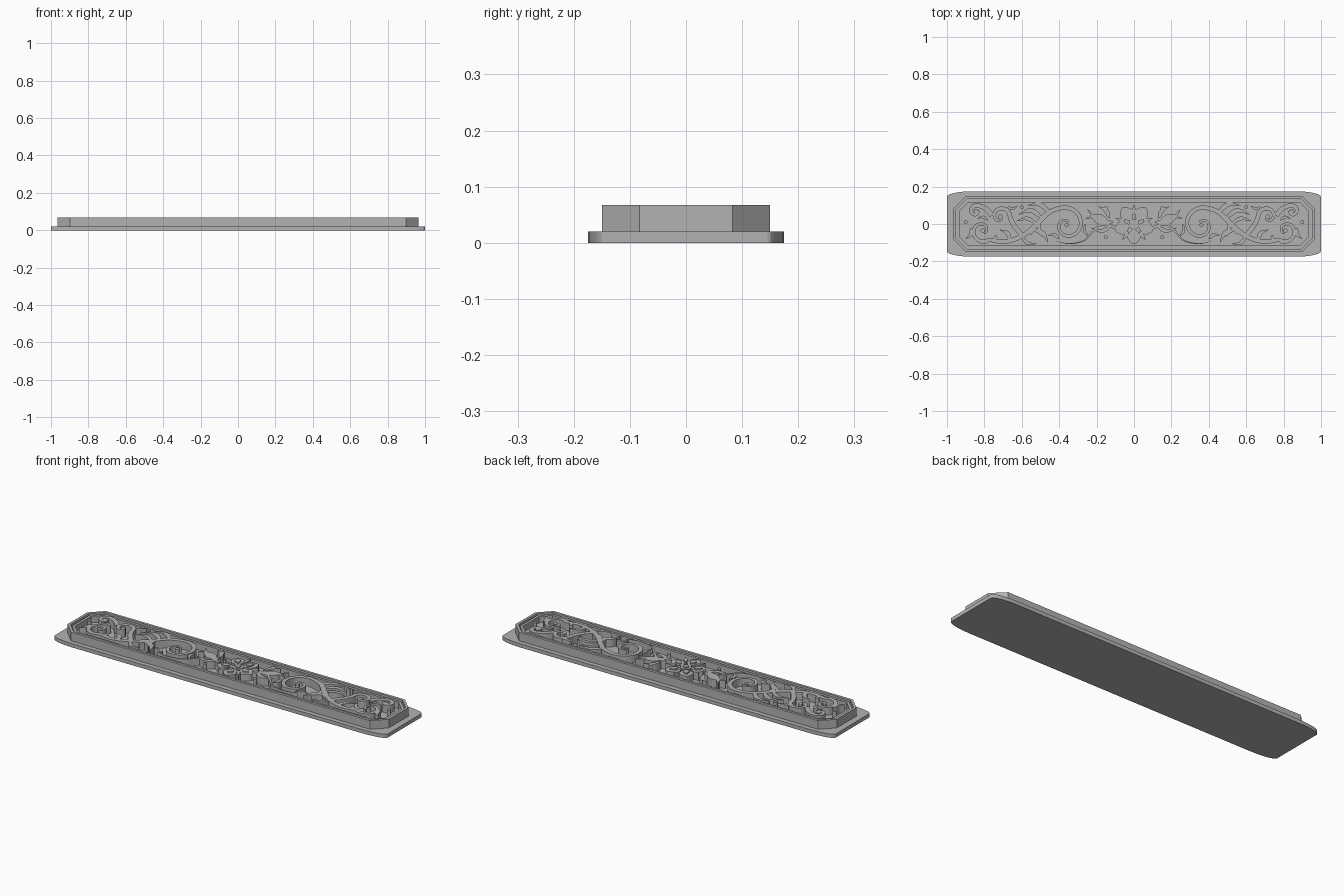
import bpy, bmesh
from math import sin, cos, pi, radians
from mathutils import Vector

old = bpy.data.objects.get("Cube")
if old:
    bpy.data.objects.remove(old)

GREY = (0.45, 0.45, 0.45, 1)
mat = bpy.data.materials.new("plain_grey")
mat.use_nodes = True
mat.diffuse_color = GREY
mat.node_tree.nodes["Principled BSDF"].inputs["Base Color"].default_value = GREY

BASE, FLOOR, TOP = 0.02, 0.025, 0.067


def finish(bm, name, mirror=False):
    bmesh.ops.recalc_face_normals(bm, faces=bm.faces)
    me = bpy.data.meshes.new(name)
    bm.to_mesh(me)
    bm.free()
    me.materials.append(mat)
    ob = bpy.data.objects.new(name, me)
    bpy.context.collection.objects.link(ob)
    if mirror:
        ob.modifiers.new("mirror", 'MIRROR').use_clip = False
    return ob


def extrude(bm, faces, height):
    out = bmesh.ops.extrude_face_region(bm, geom=faces)
    verts = [g for g in out["geom"] if isinstance(g, bmesh.types.BMVert)]
    bmesh.ops.translate(bm, verts=verts, vec=(0, 0, height))


def prism(name, pts, z0, z1):
    bm = bmesh.new()
    face = bm.faces.new([bm.verts.new((x, y, z0)) for x, y in pts])
    extrude(bm, [face], z1 - z0)
    return finish(bm, name)


def octagon(d):
    """Chamfered rectangle, inset by d on all sides."""
    x, y, c = 0.965 - d, 0.15 - d, 0.067 - 0.586 * d
    return [(x, c - c + y - c), (x - c, y), (c - x, y), (-x, y - c),
            (-x, c - y), (c - x, -y), (x - c, -y), (x, c - y)]


def ring(name, d0, d1, z0, z1):
    bm = bmesh.new()
    a, b = ([bm.verts.new((x, y, z0)) for x, y in octagon(d)] for d in (d0, d1))
    faces = [bm.faces.new((a[i - 1], a[i], b[i], b[i - 1])) for i in range(8)]
    extrude(bm, faces, z1 - z0)
    return finish(bm, name)


def smooth_path(pts, steps=6):
    """Catmull-Rom curve through the points."""
    p = [Vector(q) for q in pts]
    p = [2 * p[0] - p[1]] + p + [2 * p[-1] - p[-2]]
    out = []
    for a, b, c, d in zip(p, p[1:], p[2:], p[3:]):
        for k in range(steps):
            t = k / steps
            out.append(0.5 * (2 * b + (c - a) * t + (2 * a - 5 * b + 4 * c - d) * t * t
                              + (3 * b - a - 3 * c + d) * t ** 3))
    return out + [p[-2]]


def ribbon(bm, path, width, z0=FLOOR, z1=TOP):
    """Raised strip along a path; width is a function of 0..1."""
    n = len(path) - 1
    rows = []
    for i, p in enumerate(path):
        t = (path[min(i + 1, n)] - path[max(i - 1, 0)]).normalized()
        side = Vector((-t.y, t.x)) * max(width(i / n), 0.0008)
        rows.append([bm.verts.new((*q, z0)) for q in (p + side, p - side)])
    faces = [bm.faces.new((a[0], a[1], b[1], b[0])) for a, b in zip(rows, rows[1:])]
    extrude(bm, faces, z1 - z0)


def leaf(bm, start, tip, bend, w):
    a, b = Vector(start), Vector(tip)
    d = b - a
    mid = (a + b) / 2 + Vector((-d.y, d.x)) * bend
    ribbon(bm, smooth_path([a, mid, b]), lambda t: w * sin(pi * t ** 0.7))


def spiral(c, r0, r1, a0, a1, n=14):
    return [(c[0] + (r0 + (r1 - r0) * k / n) * cos(radians(a0 + (a1 - a0) * k / n)),
             c[1] + (r0 + (r1 - r0) * k / n) * sin(radians(a0 + (a1 - a0) * k / n)))
            for k in range(n + 1)]


def disc(bm, c, r, z1=TOP, n=16):
    f = bm.faces.new([bm.verts.new((c[0] + r * cos(2 * pi * k / n),
                                    c[1] + r * sin(2 * pi * k / n), FLOOR)) for k in range(n)])
    extrude(bm, [f], z1 - FLOOR)


# Base plate with long elliptical corners
outline = []
for sx, sy, a0 in ((1, 1, 0), (-1, 1, 90), (-1, -1, 180), (1, -1, 270)):
    for k in range(9):
        a = radians(a0 + k * 90 / 8)
        outline.append((sx * 0.86 + 0.14 * cos(a), sy * 0.145 + 0.03 * sin(a)))
prism("base_plate", outline, 0, BASE)

# Framed panel: floor, outer wall, groove and inner wall
prism("panel_floor", octagon(0.005), BASE, FLOOR)
ring("outer_rim", 0, 0.014, BASE, TOP)
ring("rim_groove", 0.0135, 0.021, BASE, 0.052)
ring("inner_rim", 0.0205, 0.034, BASE, 0.06)

# Scrolling stems
bm = bmesh.new()
taper = lambda t: 0.013 * (1 - 0.55 * t)
ribbon(bm, smooth_path([(0.56, -0.05), (0.5, 0.02), (0.45, 0.065)]
                       + spiral((0.36, -0.005), 0.095, 0.018, 75, 480)), taper)
ribbon(bm, smooth_path([(0.47, 0.05), (0.53, -0.01), (0.6, -0.065), (0.69, -0.095)]
                       + spiral((0.81, -0.035), 0.065, 0.014, 230, 600)), taper)
ribbon(bm, smooth_path([(0.6, -0.06), (0.64, -0.01)]
                       + spiral((0.715, 0.04), 0.055, 0.012, 190, -150)), taper)
ribbon(bm, smooth_path([(0.76, 0.045), (0.79, 0.08)]
                       + spiral((0.845, 0.068), 0.034, 0.01, 120, -200)), taper)
ribbon(bm, smooth_path([(0.1, -0.02), (0.17, 0.0), (0.22, -0.04), (0.27, -0.09),
                        (0.35, -0.105), (0.42, -0.09)]), lambda t: 0.008 * (1.05 - t))
for c in ((0.36, -0.005), (0.81, -0.035), (0.715, 0.04), (0.845, 0.068)):
    disc(bm, c, 0.011)
finish(bm, "scroll_stems", True)

# Acanthus leaves along the stems
bm = bmesh.new()
for start, tip, bend, w in (
        ((0.11, 0.01), (0.25, 0.08), -0.2, 0.015), ((0.13, 0.0), (0.26, 0.03), 0.2, 0.014),
        ((0.13, 0.03), (0.19, 0.095), 0.15, 0.011), ((0.12, -0.01), (0.23, -0.02), -0.2, 0.011),
        ((0.45, 0.06), (0.57, 0.1), 0.2, 0.013), ((0.49, 0.03), (0.62, 0.05), 0.25, 0.013),
        ((0.52, 0.0), (0.63, 0.015), 0.2, 0.011), ((0.54, -0.03), (0.46, -0.1), -0.2, 0.013),
        ((0.5, 0.0), (0.49, -0.07), 0.2, 0.01), ((0.6, -0.07), (0.52, -0.105), 0.2, 0.01),
        ((0.66, -0.09), (0.72, -0.03), 0.2, 0.012), ((0.68, 0.09), (0.62, 0.1), 0.2, 0.008),
        ((0.78, 0.02), (0.84, 0.03), 0.2, 0.008), ((0.87, -0.02), (0.9, -0.08), -0.2, 0.011),
        ((0.26, 0.0), (0.24, -0.07), 0.2, 0.009), ((0.4, -0.08), (0.46, -0.06), 0.2, 0.009)):
    leaf(bm, start, tip, bend, w)
finish(bm, "acanthus_leaves", True)

# Small round studs between the scrolls
bm = bmesh.new()
for c in ((0.15, -0.07), (0.15, 0.085), (0.6, 0.09), (0.74, -0.07), (0.9, 0.01)):
    disc(bm, c, 0.01)
finish(bm, "studs", True)

# Central five-petalled flower with sepals
petals, ridges, sepals = bmesh.new(), bmesh.new(), bmesh.new()
for k in range(5):
    a = radians(72 * k - 90)
    out = Vector((cos(a), sin(a)))
    line = lambda r0, r1: [out * (r0 + (r1 - r0) * i / 12) for i in range(13)]
    ribbon(petals, line(0.025, 0.108), lambda t: 0.006 + 0.031 * sin(pi * t ** 1.1) * (1 - 0.1 * t)
           if t < 1 else 0, FLOOR, 0.06)
    ribbon(ridges, line(0.04, 0.085), lambda t: 0.015 * sin(pi * t), 0.055, TOP)
    b = a + radians(36)
    leaf(sepals, (0.05 * cos(b), 0.05 * sin(b)), (0.105 * cos(b), 0.105 * sin(b)), 0, 0.01)
finish(petals, "flower_petals")
finish(ridges, "petal_ridges")
finish(sepals, "flower_sepals")
bm = bmesh.new()
disc(bm, (0, 0), 0.028, 0.062, 24)
disc(bm, (0, 0), 0.014, TOP, 16)
finish(bm, "flower_centre")
